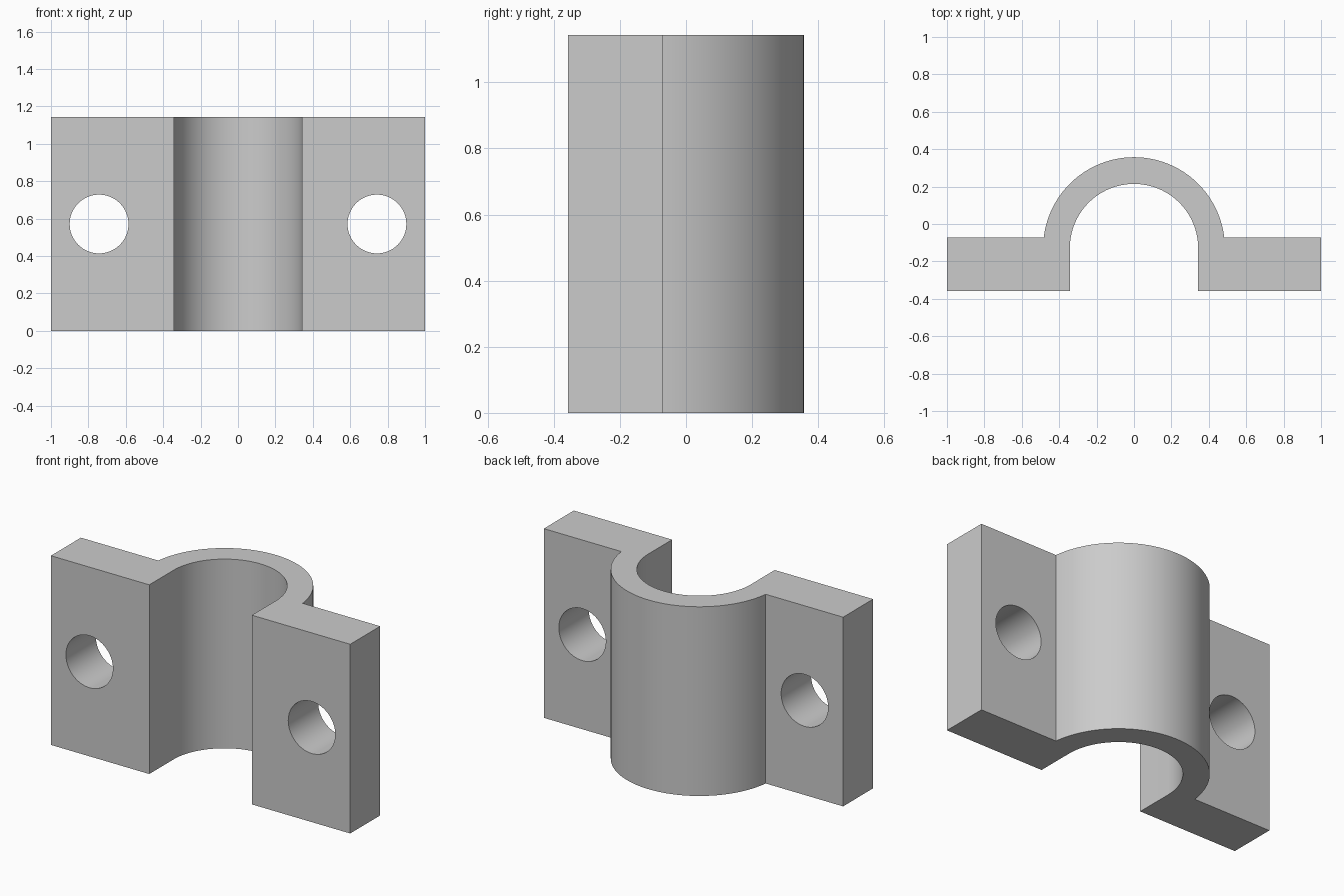
import bpy
import bmesh
from math import asin, cos, pi, radians, sin
from mathutils import Matrix

cube = bpy.data.objects.get("Cube")
if cube:
    bpy.data.objects.remove(cube, do_unlink=True)

U = 1 / 7                       # design unit
HEIGHT = 8 * U
FRONT, BACK = -2.5 * U, -0.5 * U
CENTRE_Y = -0.9 * U
INNER, OUTER = 2.4 * U, 3.4 * U
HOLE_X, HOLE_R = 5.2 * U, 1.1 * U

grey = bpy.data.materials.new("plain grey")
grey.use_nodes = True
colour = (0.6, 0.6, 0.6, 1)
grey.diffuse_color = colour
grey.node_tree.nodes["Principled BSDF"].inputs["Base Color"].default_value = colour


def make_object(name, bm):
    bmesh.ops.recalc_face_normals(bm, faces=bm.faces)
    mesh = bpy.data.meshes.new(name)
    bm.to_mesh(mesh)
    bm.free()
    mesh.materials.append(grey)
    obj = bpy.data.objects.new(name, mesh)
    bpy.context.collection.objects.link(obj)
    return obj


def arc(radius, start, end, steps=64):
    angles = [start + (end - start) * i / steps for i in range(steps + 1)]
    return [(radius * cos(a), CENTRE_Y + radius * sin(a)) for a in angles]


# Saddle and flanges: one outline extruded upwards
rise = asin((BACK - CENTRE_Y) / OUTER)
outline = [(1, FRONT), (1, BACK)] + arc(OUTER, rise, pi - rise)
outline += [(-1, BACK), (-1, FRONT), (-INNER, FRONT)]
outline += arc(INNER, pi, 0) + [(INNER, FRONT)]

bm = bmesh.new()
face = bm.faces.new([bm.verts.new((x, y, 0)) for x, y in outline])
extruded = bmesh.ops.extrude_face_region(bm, geom=[face], use_keep_orig=True)
top = [v for v in extruded["geom"] if isinstance(v, bmesh.types.BMVert)]
bmesh.ops.translate(bm, verts=top, vec=(0, 0, HEIGHT))
clamp = make_object("pipe_clamp", bm)

# Bolt holes through both flanges
bm = bmesh.new()
for side in (-1, 1):
    place = Matrix.Translation((side * HOLE_X, (FRONT + BACK) / 2, HEIGHT / 2))
    bmesh.ops.create_cone(bm, cap_ends=True, segments=64, radius1=HOLE_R,
                          radius2=HOLE_R, depth=4 * U,
                          matrix=place @ Matrix.Rotation(pi / 2, 4, "X"))
cutter = make_object("bolt_hole_cutter", bm)
cutter.hide_render = True

cut = clamp.modifiers.new("bolt holes", "BOOLEAN")
cut.operation = "DIFFERENCE"
cut.solver = "EXACT"
cut.object = cutter

bpy.ops.object.select_all(action="DESELECT")
clamp.select_set(True)
bpy.context.view_layer.objects.active = clamp
bpy.ops.object.modifier_apply(modifier=cut.name)
bpy.data.objects.remove(cutter, do_unlink=True)

# Smooth curved walls, crisp corners
bpy.ops.object.shade_smooth_by_angle(angle=radians(20))
